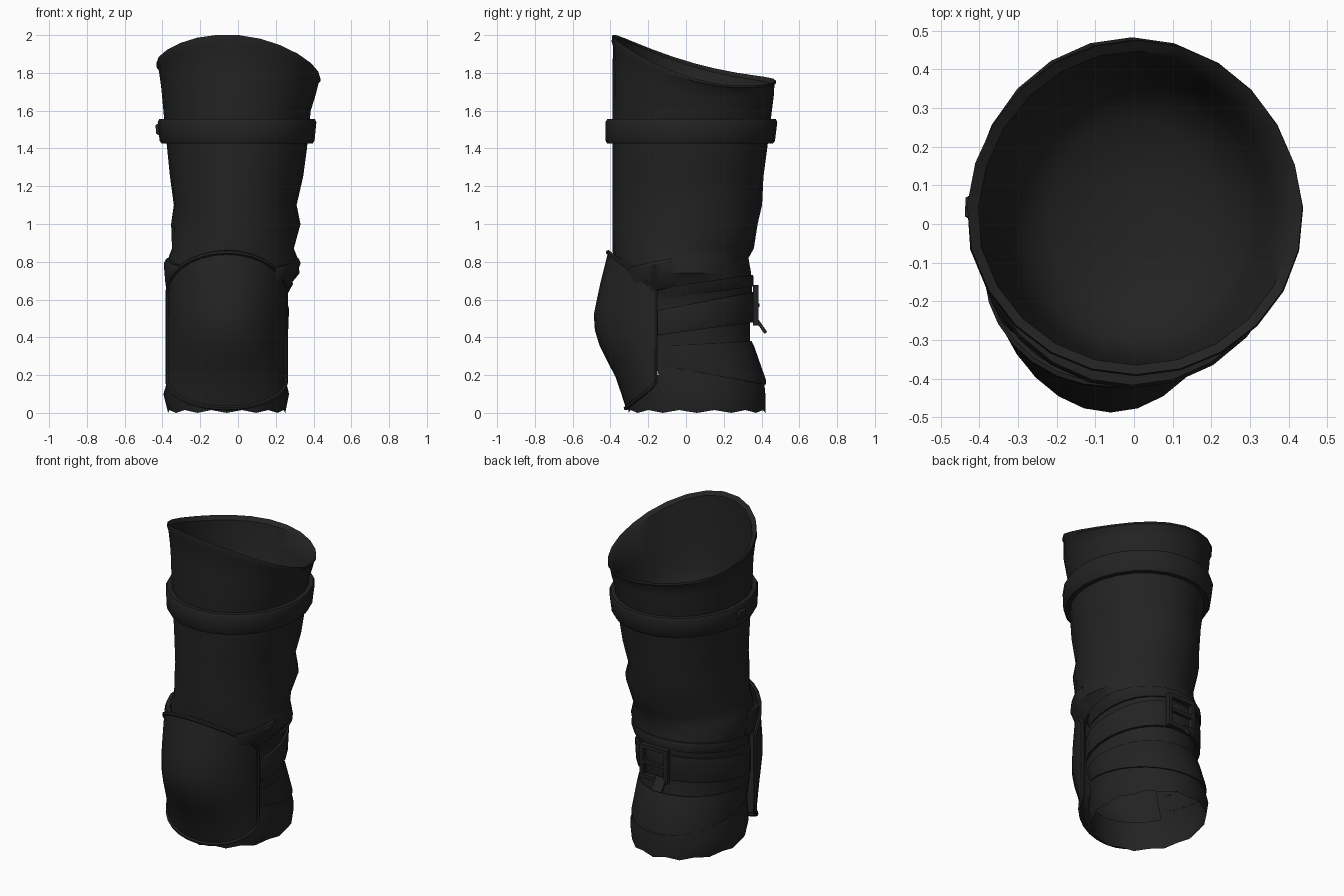
import bpy, bmesh, math
from math import sin, cos, pi, radians

if "Cube" in bpy.data.objects:
    bpy.data.objects.remove(bpy.data.objects["Cube"])

charcoal = bpy.data.materials.new("charcoal_leather")
charcoal.diffuse_color = (0.0165, 0.0165, 0.0165, 1)
charcoal.use_nodes = True
charcoal.node_tree.nodes["Principled BSDF"].inputs["Base Color"].default_value = charcoal.diffuse_color
SIDES = 24

# Sleeve silhouette: height, left, right, front, back
PROFILE = [
    (0.00, -.37, .25, -.305, .42), (0.10, -.395, .27, -.31, .42),
    (0.20, -.365, .247, -.33, .41), (0.38, -.365, .245, -.36, .34),
    (0.55, -.365, .25, -.36, .34), (0.65, -.365, .255, -.37, .355),
    (0.74, -.385, .32, -.38, .345), (0.82, -.37, .315, -.385, .325),
    (0.87, -.345, .30, -.39, .355), (1.00, -.355, .33, -.39, .385),
    (1.10, -.345, .305, -.39, .40), (1.25, -.36, .345, -.39, .41),
    (1.40, -.375, .365, -.39, .43), (1.60, -.395, .385, -.39, .455),
    (1.76, -.41, .435, -.39, .475), (1.86, -.435, .445, -.39, .485),
    (2.00, -.435, .445, -.39, .485)]


def skin(a, z, off=0.0):
    """Point on the sleeve at an angle (front is -90 degrees) and height."""
    zc = min(max(z, 0.0), 2.0)
    for lo, hi in zip(PROFILE, PROFILE[1:]):
        if zc <= hi[0]:
            break
    t = (zc - lo[0]) / (hi[0] - lo[0])
    x0, x1, y0, y1 = [p + (q - p) * t for p, q in zip(lo[1:], hi[1:])]
    if 0.6 < z < 1.2 and sin(a) > -0.6:      # soft cloth folds
        off += 0.006 * sin(3 * a + 19 * z)
    return ((x0 + x1) / 2 + ((x1 - x0) / 2 + off) * cos(a),
            (y0 + y1) / 2 + ((y1 - y0) / 2 + off) * sin(a), z)


def finish(ob, angle=40):
    ob.data.materials.append(charcoal)
    bpy.ops.object.select_all(action='DESELECT')
    ob.select_set(True)
    bpy.context.view_layer.objects.active = ob
    if angle:
        bpy.ops.object.shade_smooth_by_angle(angle=radians(angle))
    return ob


def grid(name, rows, wrap_col=True, wrap_row=False, cap_top=False, drop=None):
    """Skin rows of points with quads; drop is a rule for faces to leave out."""
    bm = bmesh.new()
    vs = [[bm.verts.new(p) for p in r] for r in rows]
    n, m = len(vs), len(vs[0])
    for i in range(n if wrap_row else n - 1):
        for j in range(m if wrap_col else m - 1):
            k, l = (i + 1) % n, (j + 1) % m
            bm.faces.new((vs[i][j], vs[i][l], vs[k][l], vs[k][j]))
    if cap_top:
        bm.faces.new(vs[-1])
    bmesh.ops.recalc_face_normals(bm, faces=bm.faces)
    if drop:
        gone = [f for f in bm.faces if drop(f.calc_center_median())]
        bmesh.ops.delete(bm, geom=gone, context='FACES')
    me = bpy.data.meshes.new(name)
    bm.to_mesh(me)
    bm.free()
    ob = bpy.data.objects.new(name, me)
    bpy.context.collection.objects.link(ob)
    return ob


def strap(name, a0, a1, low, high, off=0.03, steps=18, full=False):
    """Band hugging the sleeve between two height rules."""
    rows = []
    for i in range(steps if full else steps + 1):
        a = radians(a0 + (a1 - a0) * i / steps)
        l, h = low(a), high(a)
        e = (h - l) * 0.12
        o = off if full or 0 < i < steps else off * .3
        rows.append([skin(a, l, -.002), skin(a, l, o * .75), skin(a, l + e, o),
                     skin(a, h - e, o), skin(a, h, o * .75), skin(a, h, -.002)])
    return finish(grid(name, rows, False, full))


def box(name, loc, size, rot=(0, 0, 0)):
    bpy.ops.mesh.primitive_cube_add(size=1, location=loc, rotation=rot)
    ob = bpy.context.object
    ob.name = name
    ob.scale = size
    return finish(ob, 0)


def rim(a):
    return 1.845 - 0.12 * sin(a) - 0.04 * cos(a) - 0.035 * cos(2 * a)


# Sleeve: outer wall, slanted rolled rim, inner wall and rounded floor
angles = [2 * pi * j / SIDES for j in range(SIDES)]
rows = [[skin(a, 0.015 * (j % 2)) for j, a in enumerate(angles)]]
rows += [[skin(a, p[0]) for a in angles] for p in PROFILE[1:14]]
for t, off in ((.5, 0), (.85, -.004), (.92, .004), (1, 0)):
    rows.append([skin(a, 1.6 + (rim(a) - 1.6) * t, off) for a in angles])
rows.append([skin(a, rim(a) - .02, -.025) for a in angles])
for z, off in ((1.62, -.035), (1.5, -.05), (1.4, -.08), (1.34, -.15), (1.31, -.26), (1.30, -.33)):
    rows.append([skin(a, z, off) for a in angles])
finish(grid("sleeve", rows, cap_top=True,
            drop=lambda c: .17 < c.z < .65 and c.y < -.2))   # hollow behind the pad

# Upper strap with a small keeper on the side
strap("upper_strap", 0, 360, lambda a: 1.425, lambda a: 1.555, .036, steps=24, full=True)
strap("upper_strap_keeper", 172, 184, lambda a: 1.47, lambda a: 1.53, .05, steps=4)

# Knee pad: domed shield around the front
DEPTH = [(0.0, .15), (.18, .208), (.29, .265), (.40, .32), (.52, .328), (.66, .30), (.90, .24)]


def pad_point(a, t):
    c = max(cos(a), 0)
    low, high = .16 - .135 * c, .64 + .21 * c
    z = low + (high - low) * t
    for (z0, d0), (z1, d1) in zip(DEPTH, DEPTH[1:]):
        if z <= z1:
            break
    d = d0 + (d1 - d0) * (z - z0) / (z1 - z0)
    return (-.06 + .312 * sin(a), -.16 - d * c ** 1.3, z)


cols = [radians(-90 + 180 * i / 14) for i in range(15)]
levels = [i / 10 for i in range(11)]
finish(grid("knee_pad", [[pad_point(a, t) for a in cols] for t in levels], wrap_col=False), 50)

# Raised piping around the pad edge
edge = ([pad_point(a, 1) for a in cols] + [pad_point(cols[-1], t) for t in levels[-2::-1]]
        + [pad_point(a, 0) for a in cols[-2::-1]] + [pad_point(cols[0], t) for t in levels[1:-1]])
cu = bpy.data.curves.new("knee_pad_piping", 'CURVE')
cu.dimensions = '3D'
cu.bevel_depth = 0.012
cu.bevel_resolution = 1
sp = cu.splines.new('POLY')
sp.points.add(len(edge) - 1)
for p, co in zip(sp.points, edge):
    p.co = (*co, 1)
sp.use_cyclic_u = True
piping = bpy.data.objects.new("knee_pad_piping", cu)
bpy.context.collection.objects.link(piping)
bpy.ops.object.select_all(action='DESELECT')
piping.select_set(True)
bpy.context.view_layer.objects.active = piping
bpy.ops.object.convert(target='MESH')
finish(bpy.context.object, 50)

# Straps behind the knee
strap("knee_strap", -28, 208, lambda a: .43 + .05 * sin(a), lambda a: .57 + .07 * sin(a), .02)
strap("knee_upper_fold", -20, 200, lambda a: .62 + .05 * sin(a), lambda a: .68 + .05 * sin(a), .012)
strap("calf_panel", -24, 204, lambda a: .22 - .07 * max(sin(a), -.5),
      lambda a: .36 + .02 * sin(a), .01)

# Slanted side tabs joining the pad to the straps
for side, a0, off in (("right", -50, .022), ("left", 188, .03)):
    strap("pad_tab_" + side, a0, a0 + 42, lambda a: .68 + .08 * sin(a),
          lambda a: .83 + .08 * sin(a), off, steps=6)

# Buckle at the back: frame, prong and loose strap end
bx, by, bz = -.04, .37, .57
for side, s in (("right", 1), ("left", -1)):
    box("buckle_side_" + side, (bx + s * .085, by, bz), (.025, .03, .21))
for side, s in (("top", 1), ("bottom", -1)):
    box("buckle_bar_" + side, (bx, by, bz + s * .095), (.19, .03, .025))
box("buckle_prong", (bx, by + .008, bz), (.15, .02, .02))
box("strap_end", (bx - .05, .397, .46), (.07, .018, .09), (radians(35), 0, 0))
